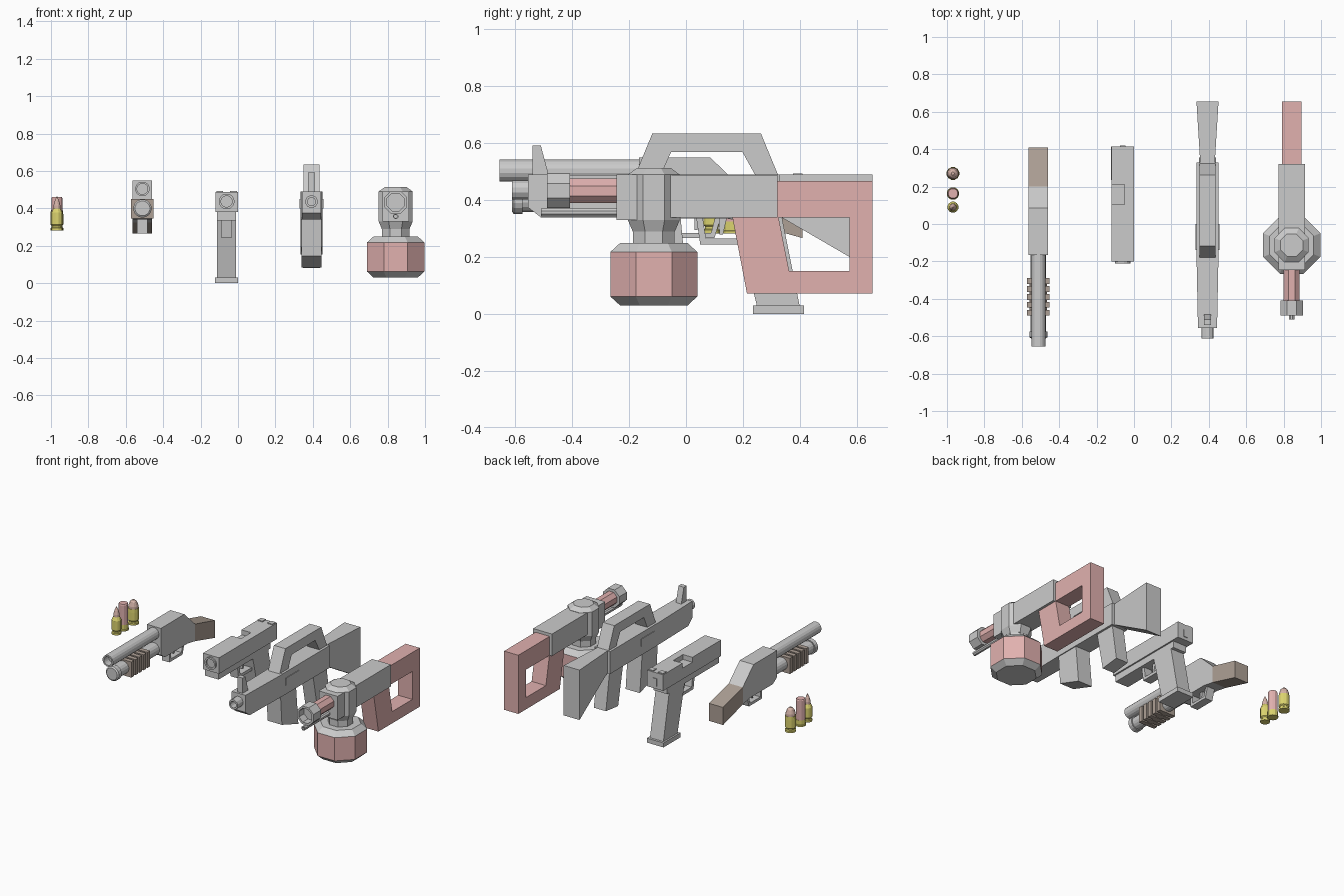
import bpy, bmesh, math
from mathutils import Vector


def material(name, rgb):
    m = bpy.data.materials.new(name)
    m.diffuse_color = (*rgb, 1)
    return m


RED = material("red", (0.75, 0.44, 0.43))
BRASS = material("brass", (0.72, 0.66, 0.16))
WOOD = material("wood", (0.42, 0.35, 0.30))
COPPER = material("copper", (0.66, 0.45, 0.39))


def finish(name, bm, mat):
    bmesh.ops.remove_doubles(bm, verts=bm.verts, dist=1e-5)
    bmesh.ops.recalc_face_normals(bm, faces=bm.faces)
    me = bpy.data.meshes.new(name)
    bm.to_mesh(me)
    bm.free()
    if mat:
        me.materials.append(mat)
    ob = bpy.data.objects.new(name, me)
    bpy.context.collection.objects.link(ob)
    return ob


def prism(name, x, half, profile, mat=None):
    """Side profile (y, z) widened along x; half is a number or a function of y."""
    h = half if callable(half) else (lambda y: half)
    bm = bmesh.new()
    a = [bm.verts.new((x - h(y), y, z)) for y, z in profile]
    b = [bm.verts.new((x + h(y), y, z)) for y, z in profile]
    bm.faces.new(a)
    bm.faces.new(b[::-1])
    for i in range(len(a)):
        j = (i + 1) % len(a)
        bm.faces.new((a[i], a[j], b[j], b[i]))
    return finish(name, bm, mat)


def box(name, x, half, y0, y1, z0, z1, mat=None):
    return prism(name, x, half, [(y0, z0), (y1, z0), (y1, z1), (y0, z1)], mat)


def lathe(name, centre, axis, profile, n=8, mat=None):
    """Revolve (radius, distance) along y or z; flats face the axes."""
    bm = bmesh.new()
    c = Vector(centre)
    rings = []
    for r, t in profile:
        ring = []
        for k in range(n):
            a = 2 * math.pi * (k + 0.5) / n
            u, v = r * math.cos(a), r * math.sin(a)
            p = (u, t, v) if axis == "y" else (u, v, t)
            ring.append(bm.verts.new(c + Vector(p)))
        rings.append(ring)
    for p, q in zip(rings, rings[1:]):
        for k in range(n):
            j = (k + 1) % n
            bm.faces.new((p[k], p[j], q[j], q[k]))
    bm.faces.new(rings[0])
    bm.faces.new(rings[-1])
    return finish(name, bm, mat)


def barrel(name, x, z, r, bore, y0, y1, n=16, depth=0.05, mat=None):
    """Cylinder along y with a recessed bore at its front."""
    return lathe(name, (x, 0, z), "y",
                 [(bore, y0 + depth), (bore, y0), (r, y0), (r, y1)], n, mat)


# ---------- cartridges ----------
X = -0.968


def case(name, y, r, top, neck):
    z = 0.283
    lathe(name, (X, y, 0), "z", [(r, z), (r, z + 0.012), (r * 0.82, z + 0.016),
          (r * 0.82, z + 0.024), (r, z + 0.03), (r, top - 0.022), (neck, top)], 12, BRASS)


case("rifle_cartridge_case", 0.09, 0.03, 0.40, 0.02)
lathe("rifle_bullet", (X, 0.09, 0), "z", [(0.02, 0.39), (0.019, 0.415), (0.012, 0.44), (0.002, 0.463)], 12, COPPER)
lathe("shell_base", (X, 0.163, 0), "z", [(0.034, 0.283), (0.034, 0.292), (0.031, 0.294), (0.031, 0.325)], 12, BRASS)
lathe("shell_body", (X, 0.163, 0), "z", [(0.03, 0.32), (0.03, 0.455), (0.026, 0.462)], 12, RED)
case("pistol_cartridge_case", 0.27, 0.035, 0.39, 0.034)
lathe("pistol_bullet", (X, 0.27, 0), "z", [(0.032, 0.38), (0.031, 0.405), (0.022, 0.43), (0.008, 0.442)], 12, COPPER)

# ---------- shotgun ----------
X = -0.511
barrel("shotgun_barrel", X, 0.504, 0.039, 0.029, -0.655, -0.15)
barrel("shotgun_tube", X, 0.40, 0.042, 0.02, -0.60, -0.15, depth=0.01)
lathe("shotgun_tube_cap", (X, 0, 0.40), "y", [(0.04, -0.612), (0.049, -0.605), (0.049, -0.575)], 16)
lathe("pump_core", (X, 0, 0.395), "y", [(0.051, -0.49), (0.051, -0.29)], 8, WOOD)
for i in range(5):
    y = -0.49 + i * 0.0425
    prism_y = [(y, 0.345), (y + 0.03, 0.345), (y + 0.03, 0.45), (y, 0.45)]
    prism(f"pump_rib_{i + 1}", X, 0.06, prism_y, WOOD)
prism("shotgun_receiver", X, 0.052, [(-0.165, 0.55), (0.085, 0.55), (0.20, 0.44),
      (0.20, 0.325), (0.12, 0.34), (-0.12, 0.34), (-0.165, 0.37)])
prism("shotgun_stock", X, 0.052, [(0.20, 0.44), (0.41, 0.385), (0.41, 0.267), (0.20, 0.325)], WOOD)
prism("shotgun_trigger_guard", X, 0.028, [(-0.04, 0.35), (-0.04, 0.267), (0.10, 0.267), (0.125, 0.35),
      (0.105, 0.35), (0.088, 0.285), (-0.022, 0.285), (-0.022, 0.35)])
prism("shotgun_trigger", X, 0.01, [(0.03, 0.345), (0.055, 0.345), (0.04, 0.295), (0.03, 0.295)])

# ---------- pistol ----------
X = -0.061
slide = box("pistol_slide", X, 0.06, -0.20, 0.415, 0.38, 0.488)
cut = box("slide_port_cutter", X - 0.03, 0.04, 0.105, 0.21, 0.455, 0.52)
cut.hide_render = True
cut.hide_viewport = True
mod = slide.modifiers.new("ejection_port", "BOOLEAN")
mod.object, mod.operation, mod.solver = cut, "DIFFERENCE", "EXACT"
barrel("pistol_barrel", X, 0.437, 0.042, 0.03, -0.21, -0.15)
for s in (-1, 1):
    box("rear_sight_post", X + s * 0.037, 0.018, 0.375, 0.41, 0.48, 0.494)
box("pistol_hammer", X, 0.015, 0.41, 0.42, 0.40, 0.45)
box("pistol_frame", X, 0.05, -0.19, 0.36, 0.335, 0.385)
prism("pistol_grip", X, 0.05, [(0.17, 0.35), (0.335, 0.35), (0.40, 0.025), (0.25, 0.025)])
box("magazine_base", X, 0.062, 0.235, 0.415, 0.0, 0.03)
prism("pistol_trigger_guard", X, 0.03, [(0.035, 0.345), (0.05, 0.245), (0.21, 0.245), (0.205, 0.265),
      (0.07, 0.265), (0.058, 0.345)])
prism("pistol_trigger", X, 0.012, [(0.115, 0.345), (0.145, 0.345), (0.13, 0.28), (0.118, 0.28)])

# ---------- assault rifle ----------
X = 0.393
box("rifle_body", X, 0.059, -0.17, 0.33, 0.34, 0.49)
prism("rifle_handguard", X, lambda y: 0.051 + 0.02 * (y + 0.555),
      [(-0.555, 0.49), (-0.17, 0.488), (-0.17, 0.34), (-0.51, 0.34), (-0.555, 0.375)])
barrel("rifle_barrel", X, 0.436, 0.034, 0.022, -0.612, -0.54, 12)
prism("rifle_front_sight", X, 0.02, [(-0.54, 0.48), (-0.54, 0.592), (-0.51, 0.592), (-0.48, 0.48)])
prism("carry_handle", X, 0.043, [(-0.18, 0.485), (-0.118, 0.635), (0.263, 0.635), (0.325, 0.485),
      (0.245, 0.485), (0.198, 0.57), (-0.052, 0.57), (-0.09, 0.485)])
prism("rifle_stock", X, lambda y: 0.039 + 0.02 * (y - 0.33) / 0.325,
      [(0.32, 0.34), (0.32, 0.49), (0.655, 0.49), (0.655, 0.154), (0.335, 0.34)])
prism("rifle_magazine", X, 0.053, [(-0.185, 0.35), (-0.02, 0.35), (0.005, 0.085), (-0.17, 0.145)])
prism("rifle_grip", X, 0.045, [(0.17, 0.35), (0.315, 0.35), (0.355, 0.095), (0.225, 0.08)])
for s in (-1, 1):
    box("rifle_side_panel", X + s * 0.058, 0.005, -0.14, 0.0, 0.40, 0.45)

# ---------- flame projector ----------
X, Y = 0.843, -0.113
K = 1 / math.cos(math.pi / 8)
lathe("fuel_tank_base", (X, Y, 0), "z", [(0.118 * K, 0.03), (0.153 * K, 0.062)])
lathe("fuel_tank_wall", (X, Y, 0), "z", [(0.153 * K, 0.062), (0.153 * K, 0.218)], mat=RED)
lathe("fuel_tank_shoulder", (X, Y, 0), "z", [(0.153 * K, 0.218), (0.118 * K, 0.25)])
lathe("tank_neck", (X, Y, 0), "z", [(0.073 * K, 0.24), (0.073 * K, 0.35)])
lathe("valve_head", (X, Y, 0), "z", [(0.074 * K, 0.29), (0.091 * K, 0.33), (0.091 * K, 0.49), (0.06 * K, 0.513)])
box("front_block", X, 0.07, -0.245, -0.15, 0.33, 0.49)
box("flame_receiver", X, 0.07, -0.06, 0.322, 0.34, 0.488)
lathe("flame_barrel", (X, 0, 0.433), "y", [(0.043 * K, -0.43), (0.043 * K, -0.23)], mat=RED)
barrel("flame_nozzle", X, 0.433, 0.061 * K, 0.047 * K, -0.488, -0.408, 8, 0.055)
barrel("pilot_pipe", X, 0.357, 0.015, 0.009, -0.51, -0.23, 8, 0.02)
box("stock_top", X, 0.053, 0.32, 0.655, 0.34, 0.468, RED)
prism("stock_loop", X, 0.053, [(0.163, 0.34), (0.325, 0.34), (0.362, 0.152), (0.575, 0.152),
      (0.575, 0.34), (0.655, 0.34), (0.655, 0.073), (0.214, 0.073)], RED)
